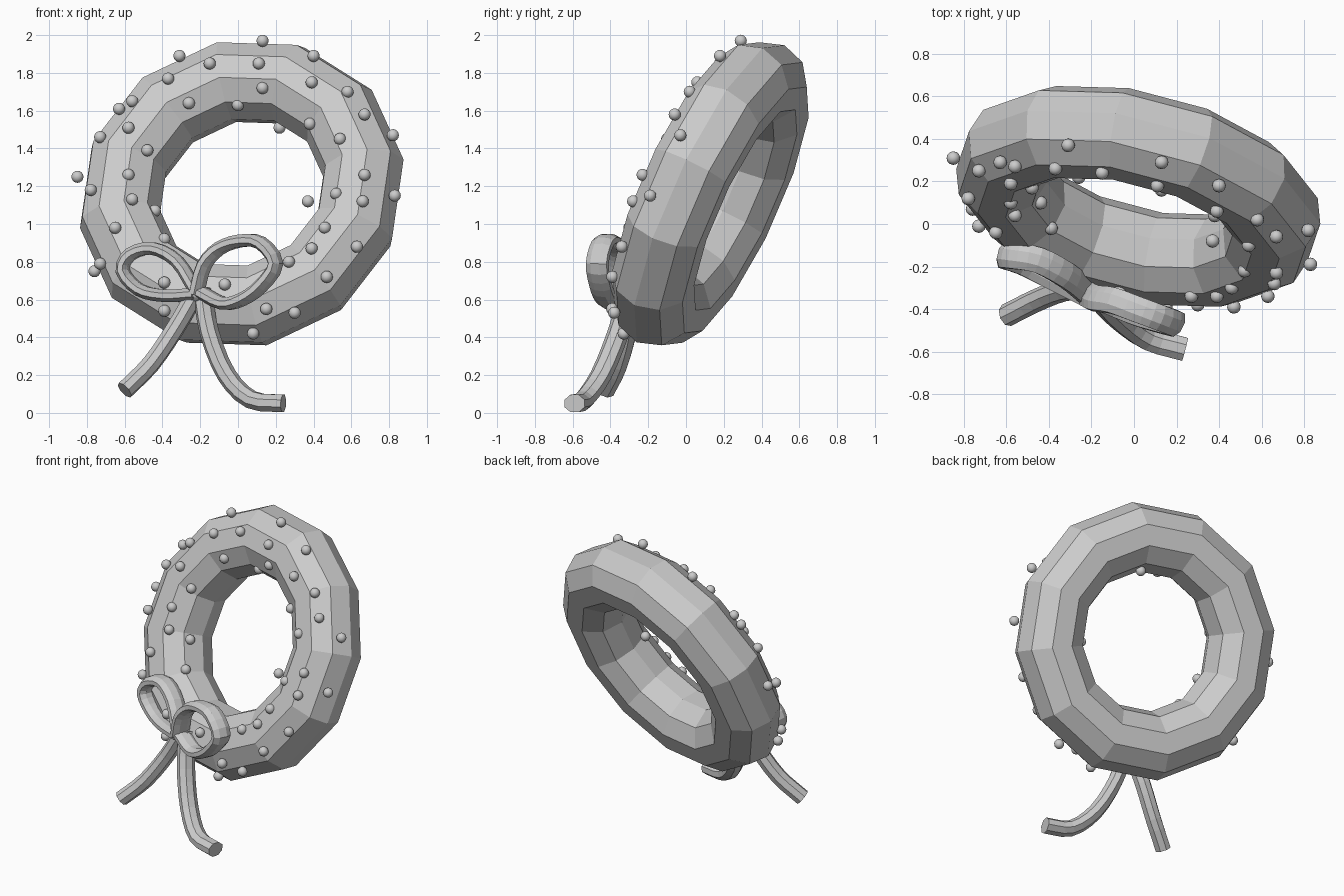
import bpy, bmesh, math
from mathutils import Vector, Matrix

if "Cube" in bpy.data.objects:
    bpy.data.objects.remove(bpy.data.objects["Cube"])

# Wreath frame: n is the facing axis, a runs sideways, b runs up the ring
C = Vector((0.02, 0.13, 1.16))
R, r = 0.665, 0.22
n = Vector((-0.22, -0.885, 0.41)).normalized()
a = Vector((-n.y, n.x, 0)).normalized()
b = n.cross(a)


def add(name, bm, smooth=False):
    bmesh.ops.recalc_face_normals(bm, faces=bm.faces[:])
    me = bpy.data.meshes.new(name)
    bm.to_mesh(me)
    bm.free()
    for p in me.polygons:
        p.use_smooth = smooth
    ob = bpy.data.objects.new(name, me)
    bpy.context.collection.objects.link(ob)
    return ob


def loft(bm, rings, closed):
    vs = [[bm.verts.new(p) for p in ring] for ring in rings]
    m = len(vs[0])
    for i in range(len(vs) if closed else len(vs) - 1):
        u, v = vs[i], vs[(i + 1) % len(vs)]
        for j in range(m):
            k = (j + 1) % m
            bm.faces.new((u[j], u[k], v[k], v[j]))
    if not closed:
        bm.faces.new(vs[0])
        bm.faces.new(vs[-1])


# Low-poly ring
MAJOR, MINOR, PHASE = 12, 10, math.radians(13)
bm = bmesh.new()
rings = []
for i in range(MAJOR):
    t = PHASE + math.tau * i / MAJOR
    out = a * math.cos(t) + b * math.sin(t)
    rings.append([C + out * R + (out * math.cos(f) + n * math.sin(f)) * r
                  for f in (math.tau * j / MINOR for j in range(MINOR))])
loft(bm, rings, True)
add("wreath_ring", bm)


# Berries: front positions (x, z), dropped onto the ring's front surface
def gap(p):
    d = p - C
    h = d.dot(n)
    return math.hypot((d - n * h).length - R, h) - r - 0.005


berries = [
    (-.31, 1.89), (.13, 1.97), (.40, 1.89), (-.37, 1.77), (-.15, 1.85), (.11, 1.85),
    (.39, 1.75), (.58, 1.70), (-.63, 1.61), (-.56, 1.65), (-.26, 1.64), (.13, 1.72),
    (0, 1.63), (.22, 1.51), (.38, 1.53), (.54, 1.45), (.67, 1.58), (.82, 1.47),
    (-.73, 1.46), (-.58, 1.51), (-.48, 1.39), (-.85, 1.25), (-.78, 1.18), (-.58, 1.26),
    (-.56, 1.13), (-.44, 1.07), (-.65, .98), (.37, 1.12), (.52, 1.16), (.67, 1.26),
    (.66, 1.12), (.83, 1.15), (.46, .98), (.39, .87), (.27, .80), (.47, .72),
    (.63, .88), (.15, .55), (.30, .53), (.08, .42), (-.07, .68), (-.39, .69),
    (-.39, .92), (-.76, .75), (-.73, .79), (-.39, .54)]
bm = bmesh.new()
for x, z in berries:
    line = [Vector((x, -0.7 + 0.01 * k, z)) for k in range(140)]
    p = next((q for q in line if gap(q) <= 0), None) or min(line, key=gap)
    bmesh.ops.create_uvsphere(bm, u_segments=12, v_segments=8, radius=0.032,
                              matrix=Matrix.Translation(p))
add("berries", bm, True)


# Ribbon pieces: oval section swept along a smoothed path
def ribbon(name, pts, wide, thick, axis, steps=3):
    P = [Vector(p) for p in pts]
    P = [2 * P[0] - P[1]] + P + [2 * P[-1] - P[-2]]
    path = []
    for i in range(1, len(P) - 2):
        p0, p1, p2, p3 = P[i - 1:i + 3]
        for s in range(steps):
            t = s / steps
            path.append(0.5 * (2 * p1 + (p2 - p0) * t + (2 * p0 - 5 * p1 + 4 * p2 - p3) * t * t
                               + (3 * p1 - p0 - 3 * p2 + p3) * t ** 3))
    path.append(P[-2])
    rings = []
    for i, p in enumerate(path):
        t = (path[min(i + 1, len(path) - 1)] - path[max(i - 1, 0)]).normalized()
        w = Vector(axis)
        w = (w - t * w.dot(t)).normalized()
        s = t.cross(w)
        rings.append([p + w * wide * math.cos(f) + s * thick * math.sin(f)
                      for f in (math.tau * (j + .5) / 8 for j in range(8))])
    bm = bmesh.new()
    loft(bm, rings, False)
    add(name, bm)


ribbon("bow_loop_left", [(-.22, -.32, .64), (-.32, -.24, .80), (-.45, -.17, .87), (-.57, -.15, .84),
                         (-.61, -.15, .75), (-.52, -.18, .65), (-.38, -.25, .62), (-.22, -.33, .63)],
       .066, .036, (-.25, -1, 0))
ribbon("bow_loop_right", [(-.22, -.33, .63), (-.18, -.35, .78), (-.10, -.36, .87), (.01, -.40, .91),
                          (.12, -.44, .90), (.20, -.47, .79), (.12, -.45, .67), (.02, -.42, .60),
                          (-.08, -.38, .58), (-.20, -.33, .64)],
       .066, .036, (-.45, -.9, 0))
ribbon("bow_tail_left", [(-.22, -.30, .64), (-.33, -.31, .45), (-.46, -.36, .26), (-.60, -.43, .12)],
       .055, .05, (-.2, -1, 0))
ribbon("bow_tail_right", [(-.19, -.29, .65), (-.15, -.36, .42), (-.06, -.45, .20), (.07, -.54, .07),
                          (.24, -.59, .05)], .06, .05, (-.45, -.9, 0))

# Knot
bm = bmesh.new()
bmesh.ops.create_icosphere(bm, subdivisions=2, radius=0.05,
                           matrix=Matrix.Translation((-.22, -.33, .635)))
add("bow_knot", bm)
